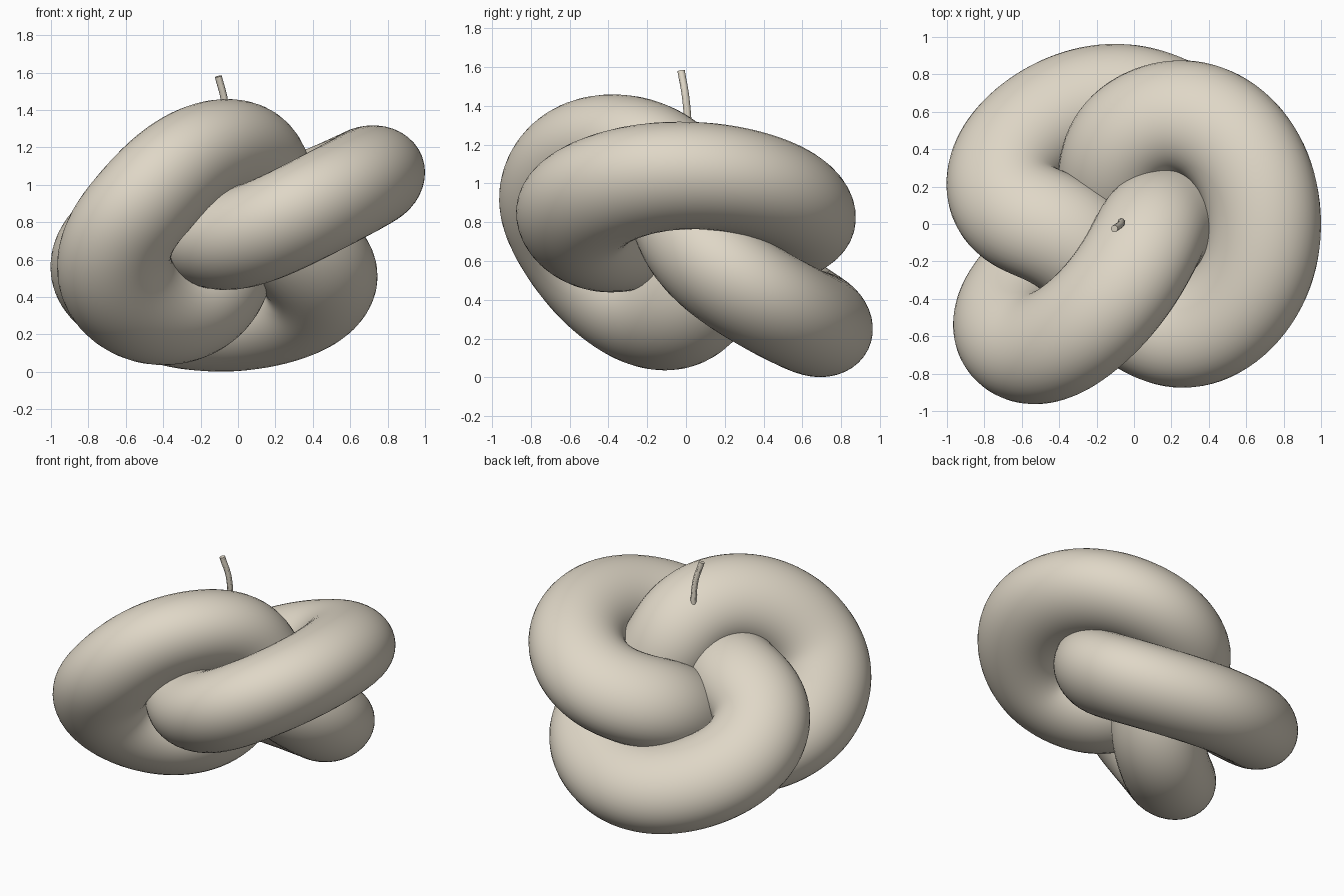
import bpy
import bmesh
from math import cos, sin, tau
from mathutils import Vector

# Remove the default cube
cube = bpy.data.objects.get("Cube")
if cube:
    bpy.data.objects.remove(cube, do_unlink=True)


def make_material(name, colour):
    mat = bpy.data.materials.new(name)
    mat.use_nodes = True
    mat.diffuse_color = colour
    bsdf = next(n for n in mat.node_tree.nodes if n.type == "BSDF_PRINCIPLED")
    bsdf.inputs["Base Color"].default_value = colour
    return mat


def make_path(name, points, closed, radius=0):
    """Smooth curve through the points, turned into a mesh (a tube if it has a radius)."""
    curve = bpy.data.curves.new(name, "CURVE")
    curve.dimensions = "3D"
    curve.bevel_depth = radius
    curve.resolution_u = 10
    curve.use_fill_caps = True
    spline = curve.splines.new("BEZIER")
    spline.bezier_points.add(len(points) - 1)
    for knot, place in zip(spline.bezier_points, points):
        knot.co = place
        knot.handle_left_type = knot.handle_right_type = "AUTO"
    spline.use_cyclic_u = closed
    path = bpy.data.objects.new(name, curve)
    bpy.context.collection.objects.link(path)
    bpy.ops.object.select_all(action="DESELECT")
    path.select_set(True)
    bpy.context.view_layer.objects.active = path
    bpy.ops.object.convert(target="MESH")
    return bpy.context.object


def sweep_flattened(obj, axis, radius, flatness, sides=40, passes=40):
    """Replace a closed path by a tube whose section is flatter along the axis."""
    path = [v.co.copy() for v in obj.data.vertices]
    count = len(path)
    for _ in range(passes):
        path = [path[i] / 2 + (path[i - 1] + path[(i + 1) % count]) / 4 for i in range(count)]
    bm = bmesh.new()
    rings = []
    for i, centre in enumerate(path):
        along = path[(i + 1) % count] - path[i - 1]
        along += axis * along.dot(axis) * (1 / flatness - 1)
        along.normalize()
        side = along.cross(axis).normalized()
        up = side.cross(along)
        ring = []
        for j in range(sides):
            angle = tau * j / sides
            offset = (side * cos(angle) + up * sin(angle)) * radius
            offset -= axis * offset.dot(axis) * (1 - flatness)
            ring.append(bm.verts.new(centre + offset))
        rings.append(ring)
    for i, ring in enumerate(rings):
        after = rings[(i + 1) % count]
        for j in range(sides):
            k = (j + 1) % sides
            bm.faces.new((ring[j], after[j], after[k], ring[k]))
    bm.to_mesh(obj.data)
    bm.free()


def finish(obj, material):
    obj.data.materials.clear()
    obj.data.materials.append(material)
    bpy.ops.object.shade_smooth_by_angle()


wax = make_material("cream_wax", (0.74, 0.68, 0.57, 1))

# Three lobes, each passing over the next one, then diving through the middle
left_lobe = [(-.09, -.38, .7), (.13, -.55, .75), (.36, -.585, .86), (.63, -.35, 1.0),
             (.71, 0, 1.05), (.61, .37, 1.0), (.35, .575, .89), (.1, .56, .81),
             (-.09, .41, .74), (-.1, .19, .61)]
front_lobe = [(-.16, .03, .39), (-.35, -.12, .3), (-.55, -.3, .36), (-.67, -.48, .52),
              (-.64, -.62, .73), (-.51, -.675, .9), (-.31, -.58, 1.11), (-.08, -.35, 1.195),
              (.06, -.11, 1.12), (.11, -.01, .97)]
back_lobe = [(.2, .01, .81), (.35, .08, .65), (.46, .24, .5), (.38, .46, .37),
             (.12, .62, .29), (-.1, .67, .275), (-.36, .62, .31), (-.62, .44, .43),
             (-.715, .23, .58), (-.63, .05, .74), (-.43, -.02, .82), (-.22, -.17, .8)]
knot = make_path("knot_body", left_lobe + front_lobe + back_lobe, True)
sweep_flattened(knot, Vector((-.34, .41, .85)).normalized(), .31, .85)
finish(knot, wax)

# Short bent wick
wick = make_path("wick", [(-.08, .02, 1.1), (-.07, 0, 1.43), (-.105, -.025, 1.58)], False, .019)
finish(wick, wax)
